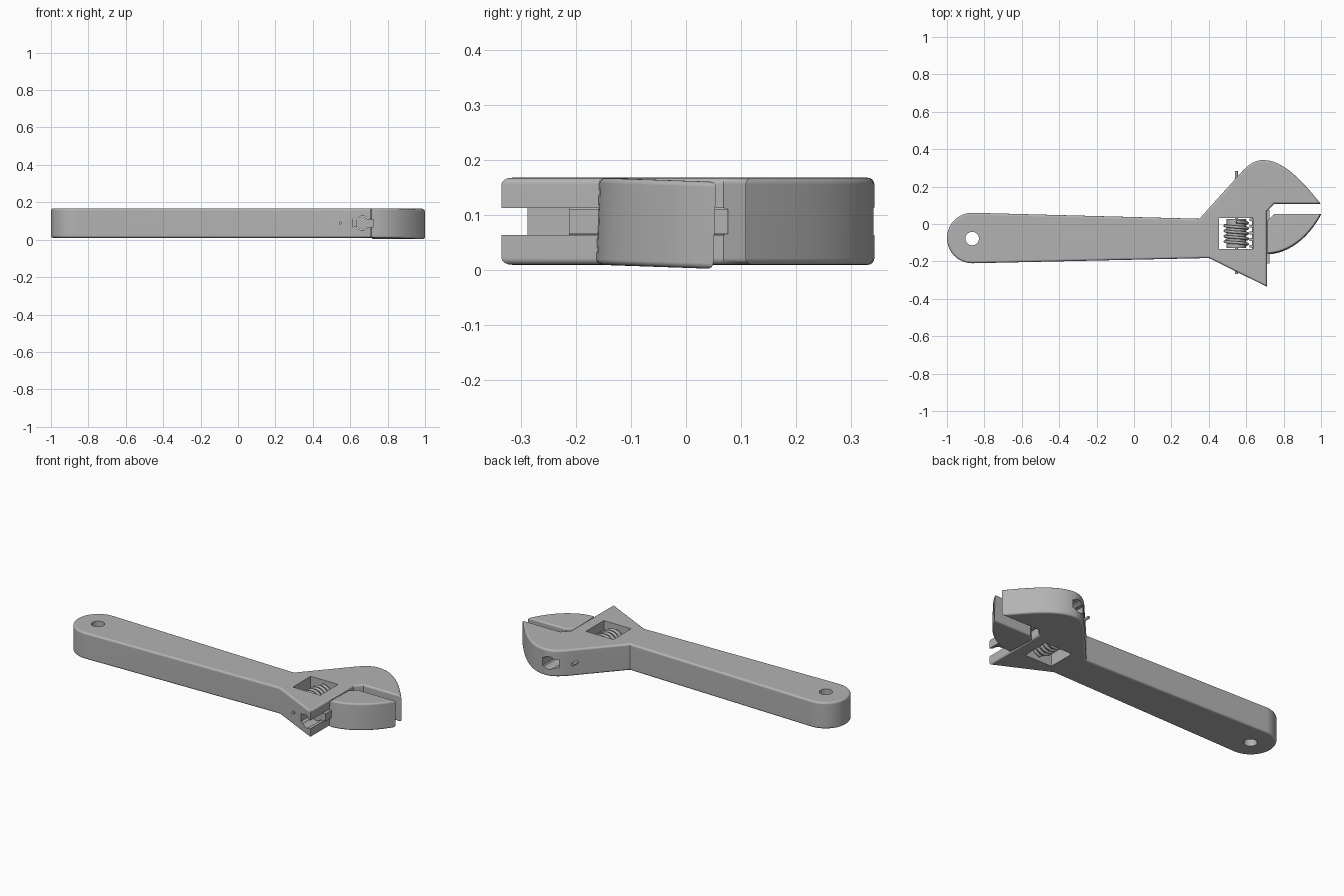
import bpy, bmesh
from math import sin, cos, pi
from mathutils import Vector, Matrix

if "Cube" in bpy.data.objects:
    bpy.data.objects.remove(bpy.data.objects["Cube"])

steel = bpy.data.materials.new("steel grey")
steel.use_nodes = True
GREY = (0.45, 0.45, 0.45, 1)
steel.diffuse_color = GREY
steel.node_tree.nodes["Principled BSDF"].inputs["Base Color"].default_value = GREY

MID = 0.089   # mid height of the tool
HALF = 0.079  # half thickness


def add(name, bm):
    bmesh.ops.recalc_face_normals(bm, faces=bm.faces)
    mesh = bpy.data.meshes.new(name)
    bm.to_mesh(mesh)
    bm.free()
    ob = bpy.data.objects.new(name, mesh)
    bpy.context.collection.objects.link(ob)
    mesh.materials.append(steel)
    return ob


def bezier(a, b, c, d, steps=12):
    a, b, c, d = map(Vector, (a, b, c, d))
    ts = [i / steps for i in range(steps + 1)]
    return [a * (1 - t) ** 3 + 3 * b * t * (1 - t) ** 2 + 3 * c * t * t * (1 - t) + d * t ** 3 for t in ts]


def slab(name, outline, round_edge):
    """Extrude a plan outline and round its upper and lower rims."""
    bm = bmesh.new()
    base = bm.faces.new([bm.verts.new((p[0], p[1], MID - HALF)) for p in outline])
    new = bmesh.ops.extrude_face_region(bm, geom=[base])["geom"]
    bmesh.ops.translate(bm, vec=(0, 0, 2 * HALF), verts=[v for v in new if isinstance(v, bmesh.types.BMVert)])
    rims = [e for e in bm.edges if abs(e.verts[0].co.z - e.verts[1].co.z) < 1e-5]
    bmesh.ops.bevel(bm, geom=rims, offset=round_edge, segments=4, profile=0.5, affect="EDGES")
    return add(name, bm)


def box(name, x0, x1, y0, y1, z0, z1):
    bm = bmesh.new()
    m = Matrix.Translation(((x0 + x1) / 2, (y0 + y1) / 2, (z0 + z1) / 2)) @ Matrix.Diagonal((x1 - x0, y1 - y0, z1 - z0, 1))
    bmesh.ops.create_cube(bm, size=1, matrix=m)
    return add(name, bm)


def rod(name, radius, start, end, sides=24):
    a, b = Vector(start), Vector(end)
    rot = Vector((0, 0, 1)).rotation_difference(b - a).to_matrix().to_4x4()
    bm = bmesh.new()
    bmesh.ops.create_cone(bm, cap_ends=True, segments=sides, radius1=radius, radius2=radius,
                          depth=(b - a).length, matrix=Matrix.Translation((a + b) / 2) @ rot)
    return add(name, bm)


def activate(ob):
    bpy.ops.object.select_all(action="DESELECT")
    ob.select_set(True)
    bpy.context.view_layer.objects.active = ob


def combine(target, others, operation):
    for other in others:
        mod = target.modifiers.new("cut", "BOOLEAN")
        mod.operation, mod.solver, mod.object = operation, "EXACT", other
        activate(target)
        bpy.ops.object.modifier_apply(modifier=mod.name)
        bpy.data.objects.remove(other)


def smooth(ob):
    activate(ob)
    bpy.ops.object.shade_smooth_by_angle(angle=0.5)
    ob.modifiers.new("even shading", "WEIGHTED_NORMAL").keep_sharp = True


# Handle, head and fixed jaw in one outline
grip = Vector((-0.865, -0.075))
outline = [grip + 0.135 * Vector((cos(a), sin(a))) for a in [pi * (1.5 - i / 20) for i in range(21)]]
outline += [(0.35, 0.028)]
outline += bezier((0.55, 0.25), (0.60, 0.31), (0.64, 0.342), (0.69, 0.342), 8)
outline += bezier((0.69, 0.342), (0.80, 0.342), (0.90, 0.23), (0.998, 0.108))[1:]
outline += [(0.75, 0.108), (0.71, 0.068), (0.71, -0.335), (0.40, -0.182)]
body = slab("handle_and_fixed_jaw", outline, 0.012)

# Hanging hole, worm window and the keyhole channel for the sliding jaw
combine(body, [
    rod("hole_cutter", 0.036, (-0.865, -0.078, -1), (-0.865, -0.078, 1)),
    box("window_cutter", 0.455, 0.635, -0.135, 0.032, -1, 1),
    box("slot_cutter", 0.615, 0.72, -0.5, 0.07, 0.064, 0.113),
    box("rear_slot_cutter", 0.615, 0.705, 0.0, 0.5, 0.064, 0.113),
    rod("bore_cutter", 0.038, (0.665, -0.5, MID), (0.665, 0.5, MID)),
], "DIFFERENCE")
smooth(body)

# Sliding jaw, tipped slightly as if loose in its channel
jaw_outline = bezier((0.714, -0.16), (0.82, -0.157), (0.93, -0.08), (1.0, 0.052))
jaw_outline += [(0.752, 0.052), (0.714, 0.015)]
jaw = slab("sliding_jaw", jaw_outline, 0.010)
pivot = Matrix.Translation((0, -0.16, MID))
jaw.data.transform(pivot @ Matrix.Rotation(-0.035, 4, "X") @ pivot.inverted())
smooth(jaw)

# Guide rail of the jaw with its rack teeth
box("jaw_rail", 0.645, 0.725, -0.212, 0.076, 0.066, 0.111)
smooth(rod("jaw_guide", 0.035, (0.665, -0.212, MID), (0.665, 0.076, MID)))
for i in range(8):
    y = -0.195 + i * 0.035
    box(f"rack_tooth_{i + 1}", 0.618, 0.65, y, y + 0.014, 0.068, 0.109)

# Adjusting worm: core, spiral thread and the pin it turns on
WORM_X, WORM_Y, TURNS, PITCH = 0.547, 0.012, 4.5, 0.028
smooth(rod("worm_core", 0.052, (WORM_X, -0.128, MID), (WORM_X, 0.026, MID)))
smooth(rod("worm_pin", 0.008, (WORM_X, -0.268, MID), (WORM_X, 0.283, MID), 12))

curve = bpy.data.curves.new("worm_thread", "CURVE")
curve.dimensions = "3D"
curve.bevel_depth, curve.bevel_resolution, curve.use_fill_caps = 0.008, 2, True
line = curve.splines.new("POLY")
count = int(TURNS * 28)
line.points.add(count)
for i, point in enumerate(line.points):
    a = 2 * pi * TURNS * i / count
    point.co = (WORM_X + 0.06 * sin(a), WORM_Y - PITCH * a / (2 * pi), MID + 0.06 * cos(a), 1)
curve.materials.append(steel)
thread = bpy.data.objects.new("worm_thread", curve)
bpy.context.collection.objects.link(thread)
